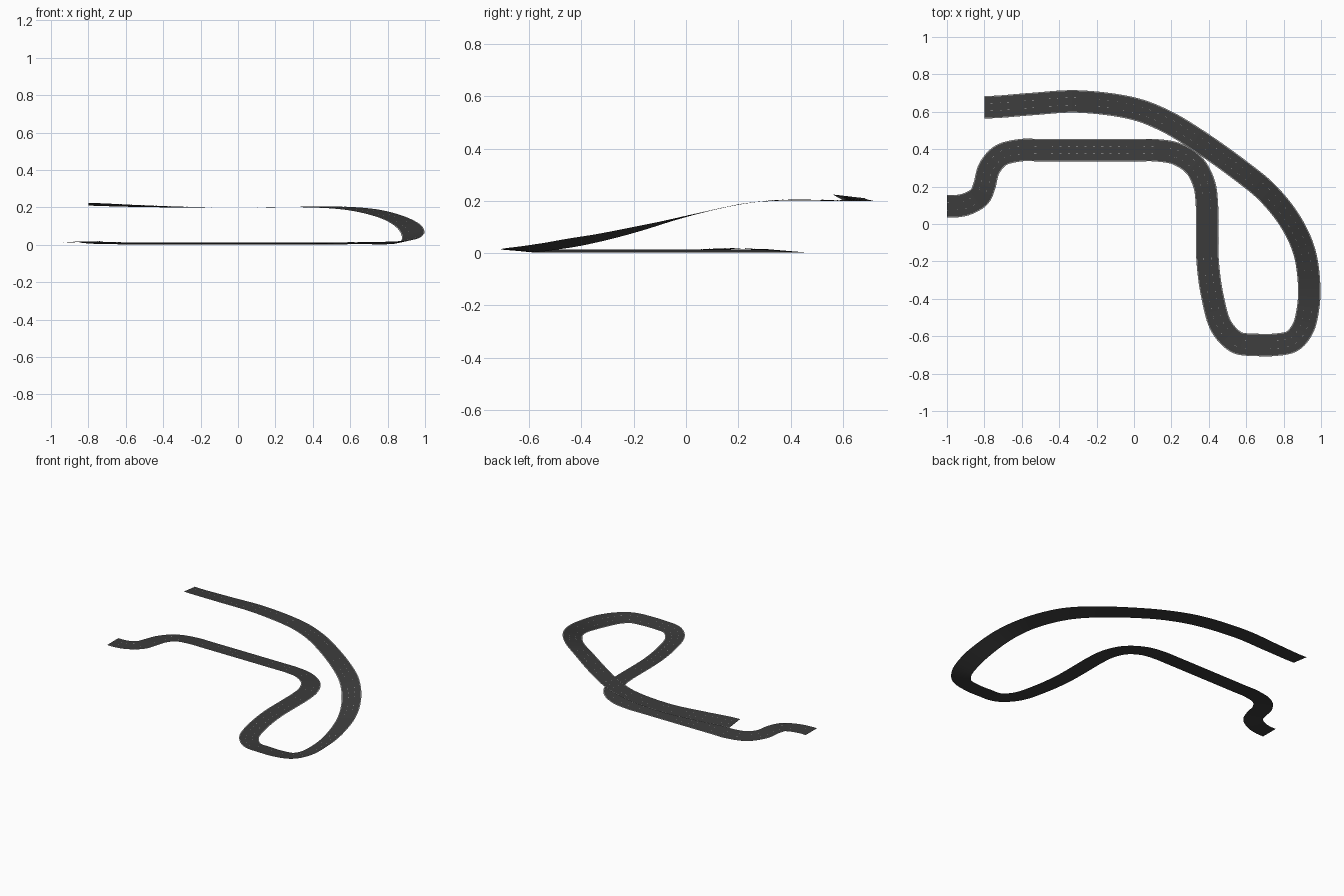
import bpy
from mathutils import Vector

if "Cube" in bpy.data.objects:
    bpy.data.objects.remove(bpy.data.objects["Cube"])

# Centre line stations: x, y, height, half bank (left edge rise)
PATH = [
    (-1, .094, .013, 0), (-.95, .095, .013, 0), (-.89, .108, .014, 0),
    (-.825, .148, .017, 0), (-.8, .205, .018, -.001), (-.775, .295, .013, -.003),
    (-.715, .365, .010, -.005),
    (-.61, .394, .008, -.005), (-.5, .395, .008, -.005), (.02, .395, .008, -.005),
    (.12, .394, .008, -.005), (.23, .374, .008, -.005), (.325, .31, .008, -.005),
    (.376, .21, .008, -.005), (.39, .1, .008, -.005), (.391, 0, .008, -.005),
    (.394, -.2, .008, -.005),
    (.42, -.39, .008, -.005), (.468, -.55, .008, -.005), (.55, -.633, .008, -.005),
    (.65, -.646, .009, -.005), (.75, -.646, .009, -.006), (.846, -.626, .012, -.008),
    (.902, -.56, .020, -.012), (.929, -.46, .036, -.016), (.937, -.34, .057, -.016),
    (.911, -.15, .100, -.013), (.838, .01, .142, -.010), (.715, .165, .178, -.009),
    (.57, .285, .197, -.005), (.33, .455, .203, -.001), (.17, .55, .201, 0),
    (0, .616, .199, 0), (-.3, .655, .202, .002), (-.55, .641, .208, .005),
    (-.74, .626, .215, .007), (-.8, .625, .217, .007),
]
HALF = .06
STEPS = 480


def spline(points):
    """Centripetal curve through all stations, resampled to even spacing."""
    p = [Vector(q) for q in points]
    p = [2 * p[0] - p[1]] + p + [2 * p[-1] - p[-2]]
    dense = []
    for i in range(1, len(p) - 2):
        a, b, c, d = p[i - 1:i + 3]
        t = [0]
        for u, v in ((a, b), (b, c), (c, d)):
            t.append(t[-1] + (v - u).length ** .5)
        for k in range(30):
            s = t[1] + (t[2] - t[1]) * k / 30
            mix = lambda u, v, m, n: u.lerp(v, (s - m) / (n - m))
            a1, a2, a3 = mix(a, b, t[0], t[1]), mix(b, c, t[1], t[2]), mix(c, d, t[2], t[3])
            b1, b2 = mix(a1, a2, t[0], t[2]), mix(a2, a3, t[1], t[3])
            dense.append(mix(b1, b2, t[1], t[2]))
    dense.append(p[-2])
    dist = [0]
    for u, v in zip(dense, dense[1:]):
        dist.append(dist[-1] + (v - u).length)
    out, j = [], 0
    for k in range(STEPS + 1):
        s = dist[-1] * k / STEPS
        while j < len(dense) - 2 and dist[j + 1] < s:
            j += 1
        out.append(dense[j].lerp(dense[j + 1], (s - dist[j]) / (dist[j + 1] - dist[j])))
    return out


line = spline(PATH)


def road_point(i, off, lift):
    """Point at station i, offset to the left by off."""
    q = line[i]
    t = line[min(i + 1, STEPS)] - line[max(i - 1, 0)]
    n = Vector((-t.y, t.x)).normalized()
    return (q.x + n.x * off, q.y + n.y * off, q.z + q.w * off / HALF + lift)


def strip(name, bands, lift, colour, on=1, period=1):
    """Ribbon strips between pairs of offsets, optionally dashed."""
    verts, faces = [], []
    for lo, hi in bands:
        base = len(verts)
        for i in range(STEPS + 1):
            verts += [road_point(i, lo, lift), road_point(i, hi, lift)]
        for i in range(STEPS):
            if i % period < on:
                k = base + 2 * i
                faces.append((k, k + 2, k + 3, k + 1))
    mesh = bpy.data.meshes.new(name)
    mesh.from_pydata(verts, [], faces)
    mesh.polygons.foreach_set("use_smooth", [True] * len(faces))
    mat = bpy.data.materials.new(name)
    mat.diffuse_color = colour
    mat.use_nodes = True
    mat.node_tree.nodes["Principled BSDF"].inputs["Base Color"].default_value = mat.diffuse_color
    mesh.materials.append(mat)
    ob = bpy.data.objects.new(name, mesh)
    bpy.context.collection.objects.link(ob)


# Asphalt, pale edge lines and dashed lane markings
strip("road_surface", [(-HALF, HALF)], 0, (.045, .045, .045, 1))
strip("edge_lines", [(-.0595, -.055), (.055, .0595)], .0006, (.35, .35, .35, 1))
strip("lane_dashes", [(-.0205, -.0195), (.0195, .0205)], .0006, (.5, .5, .5, 1), 1, 4)
